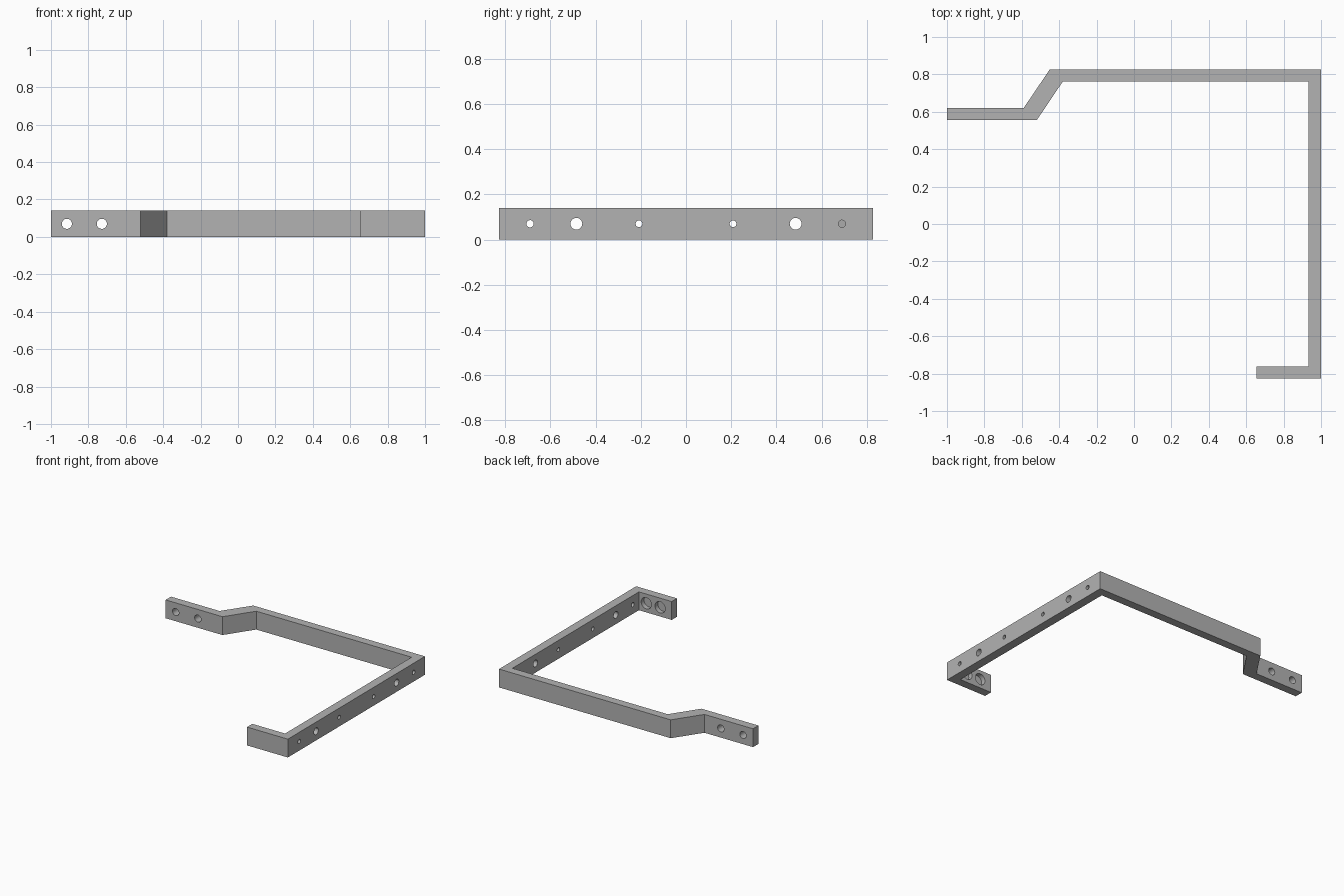
import bpy, bmesh, math
from mathutils import Matrix, Vector

cube = bpy.data.objects.get("Cube")
if cube:
    bpy.data.objects.remove(cube, do_unlink=True)

HEIGHT = 0.14
MID = HEIGHT / 2

grey = bpy.data.materials.new("plain_grey")
grey.use_nodes = True
colour = (0.45, 0.45, 0.45, 1)
grey.diffuse_color = colour
grey.node_tree.nodes["Principled BSDF"].inputs["Base Color"].default_value = colour


def make_object(name, bm):
    bmesh.ops.recalc_face_normals(bm, faces=bm.faces)
    mesh = bpy.data.meshes.new(name)
    bm.to_mesh(mesh)
    bm.free()
    mesh.materials.append(grey)
    obj = bpy.data.objects.new(name, mesh)
    bpy.context.collection.objects.link(obj)
    return obj


def add_hole(bm, start, end, radius):
    """Add a cylinder running between two points."""
    start, end = Vector(start), Vector(end)
    axis = end - start
    turn = axis.to_track_quat("Z", "Y").to_matrix().to_4x4()
    bmesh.ops.create_cone(bm, cap_ends=True, segments=32, radius1=radius,
                          radius2=radius, depth=axis.length,
                          matrix=Matrix.Translation((start + end) / 2) @ turn)


# Bent flat bar: plan outline raised to full height
outline = [(-1, 0.555), (-0.52, 0.555), (-0.38, 0.763), (0.932, 0.763),
           (0.932, -0.763), (0.655, -0.763), (0.655, -0.827), (1, -0.827),
           (1, 0.827), (-0.45, 0.827), (-0.59, 0.62), (-1, 0.62)]
bm = bmesh.new()
base = bm.faces.new([bm.verts.new((x, y, 0)) for x, y in outline])
raised = bmesh.ops.extrude_face_region(bm, geom=[base])["geom"]
bmesh.ops.translate(bm, vec=(0, 0, HEIGHT),
                    verts=[g for g in raised if isinstance(g, bmesh.types.BMVert)])
bracket = make_object("bent_bracket", bm)

# Holes: side bar, offset tab, and blind recesses inside the short return
bm = bmesh.new()
for y, radius in ((0.69, 0.016), (0.485, 0.026), (0.208, 0.015)):
    for side in (-1, 1):
        add_hole(bm, (0.9, side * y, MID), (1.1, side * y, MID), radius)
for x in (-0.915, -0.728):
    add_hole(bm, (x, 0.5, MID), (x, 0.7, MID), 0.027)
for x in (0.87, 0.753):
    add_hole(bm, (x, -0.798, MID), (x, -0.72, MID), 0.043)
cutter = make_object("hole_cutter", bm)
cutter.hide_render = True

# Cut the holes, then drop the cutter
cut = bracket.modifiers.new("holes", "BOOLEAN")
cut.operation = "DIFFERENCE"
cut.solver = "EXACT"
cut.object = cutter
bpy.ops.object.select_all(action="DESELECT")
bracket.select_set(True)
bpy.context.view_layer.objects.active = bracket
bpy.ops.object.modifier_apply(modifier=cut.name)
bpy.data.objects.remove(cutter, do_unlink=True)
bpy.ops.object.shade_smooth_by_angle(angle=math.radians(30))
